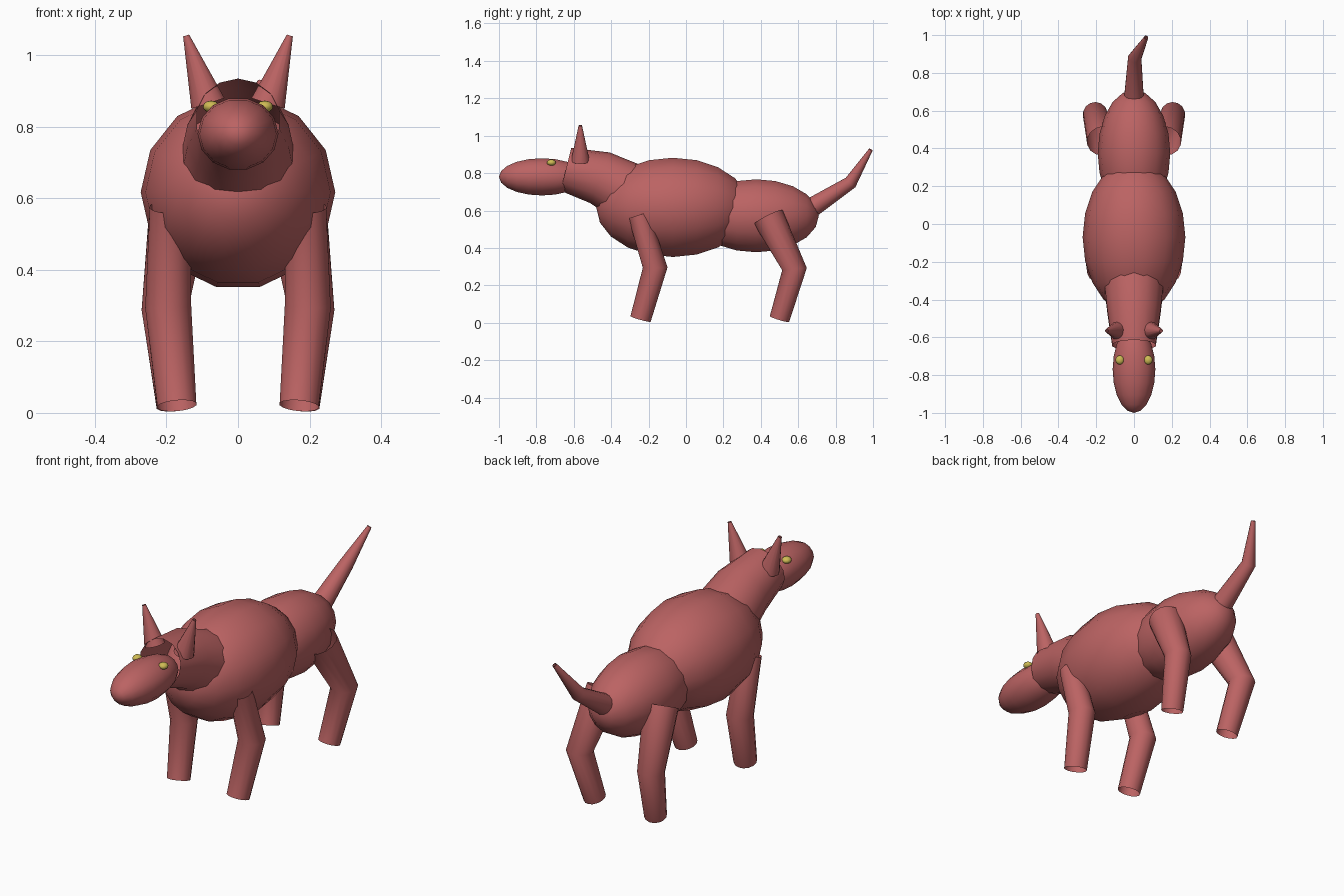
import bpy, bmesh
from math import sin, cos, pi, radians
from mathutils import Vector, Matrix

old = bpy.data.objects.get("Cube")
if old:
    bpy.data.objects.remove(old, do_unlink=True)


def material(name, rgb):
    m = bpy.data.materials.new(name)
    m.use_nodes = True
    m.diffuse_color = (*rgb, 1)
    m.node_tree.nodes["Principled BSDF"].inputs["Base Color"].default_value = (*rgb, 1)
    return m


hide = material("dusty red", (0.50, 0.125, 0.125))
gold = material("yellow", (0.62, 0.50, 0.09))


def finish(name, bm, mat):
    bmesh.ops.recalc_face_normals(bm, faces=bm.faces)
    mesh = bpy.data.meshes.new(name)
    bm.to_mesh(mesh)
    bm.free()
    mesh.materials.append(mat)
    mesh.shade_smooth()
    obj = bpy.data.objects.new(name, mesh)
    bpy.context.scene.collection.objects.link(obj)
    return obj


def ellipsoid(name, center, radii, mat=hide, segments=14, rings=10):
    """Ellipsoid with its poles along y."""
    bm = bmesh.new()
    bmesh.ops.create_uvsphere(bm, u_segments=segments, v_segments=rings, radius=1)
    turn = Matrix.Rotation(radians(90), 4, "X") @ Matrix.Rotation(radians(90), 4, "Z")
    bm.transform(Matrix.Translation(center) @ Matrix.Diagonal((*radii, 1)) @ turn)
    return finish(name, bm, mat)


def tube(name, stations, sides=14):
    """Open tapered tube through (x, y, z, radius) stations."""
    pts = [Vector(s[:3]) for s in stations]
    bm = bmesh.new()
    rings = []
    for i, p in enumerate(pts):
        before = (p - pts[i - 1]).normalized() if i else Vector()
        after = (pts[i + 1] - p).normalized() if i + 1 < len(pts) else Vector()
        tangent = (before + after).normalized()
        v = tangent.cross(Vector((1, 0, 0))).normalized()
        u = v.cross(tangent)
        r = stations[i][3]
        rings.append([bm.verts.new(p + r * (u * sin(2 * pi * k / sides) + v * cos(2 * pi * k / sides)))
                      for k in range(sides)])
    for a, b in zip(rings, rings[1:]):
        for k in range(sides):
            n = (k + 1) % sides
            bm.faces.new((a[k], a[n], b[n], b[k]))
    return finish(name, bm, hide)


# Torso, rump and head
ellipsoid("torso", (0, -0.07, 0.617), (0.272, 0.41, 0.272))
ellipsoid("rump", (0, 0.375, 0.572), (0.192, 0.335, 0.2))
ellipsoid("head", (0, -0.77, 0.78), (0.113, 0.23, 0.102))

# Neck and tail
tube("neck", [(0, -0.642, 0.82, 0.118), (0, -0.46, 0.775, 0.145), (0, -0.24, 0.66, 0.17)])
tube("tail", [(0, 0.682, 0.622, 0.052), (0.004, 0.88, 0.75, 0.036), (0.065, 0.988, 0.925, 0.011)])

# Paired parts
for side, s in (("left", 1), ("right", -1)):
    tube(side + "_front_leg", [(s * 0.19, -0.252, 0.575, 0.058),
                               (s * 0.195, -0.165, 0.295, 0.066),
                               (s * 0.171, -0.243, 0.02, 0.056)])
    tube(side + "_rear_leg", [(s * 0.165, 0.44, 0.565, 0.085),
                              (s * 0.205, 0.58, 0.287, 0.066),
                              (s * 0.175, 0.5, 0.02, 0.054)])
    tube(side + "_ear", [(s * 0.084, -0.565, 0.865, 0.05), (s * 0.145, -0.565, 1.055, 0.009)])
    ellipsoid(side + "_eye", (s * 0.075, -0.72, 0.856), (0.023, 0.024, 0.017), gold, 12, 8)
